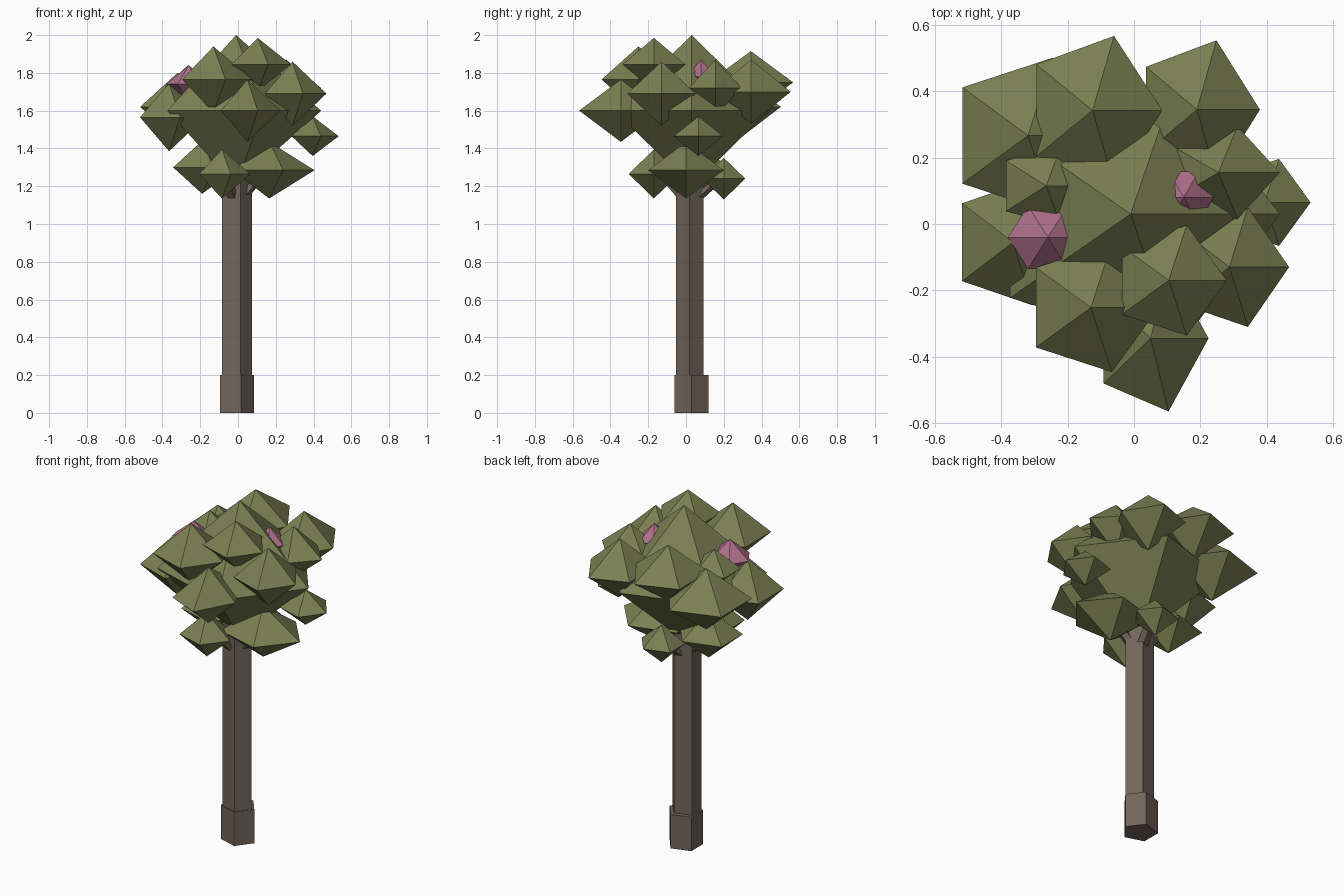
import bpy
from math import sin, cos, pi
from mathutils import Vector


def material(name, rgb):
    m = bpy.data.materials.new(name)
    m.diffuse_color = (*rgb, 1)
    return m


BARK = material("bark", (0.17, 0.13, 0.105))
LEAF = material("leaf", (0.195, 0.215, 0.085))
PINK = material("blossom", (0.42, 0.16, 0.25))


def make(name, verts, faces, mat):
    me = bpy.data.meshes.new(name)
    me.from_pydata(verts, [], faces)
    me.materials.append(mat)
    ob = bpy.data.objects.new(name, me)
    bpy.context.collection.objects.link(ob)
    return ob


def ring(c, sx, sy, n=5):
    return [(c[0] + sx * cos(2 * pi * i / n), c[1] + sy * sin(2 * pi * i / n), c[2])
            for i in range(n)]


# five-sided column between two centres
def prism(name, a, b, r0, r1, mat):
    verts = ring(a, *r0) + ring(b, *r1)
    faces = [(i, (i + 1) % 5, (i + 1) % 5 + 5, i + 5) for i in range(5)]
    make(name, verts, faces + [(4, 3, 2, 1, 0), (5, 6, 7, 8, 9)], mat)


# double pyramid leaf clump
def clump(name, c, s, mat, n=5):
    x, y, z = c
    verts = ring(c, s[0], s[1], n) + [(x, y, z + s[2]), (x, y, z - s[2])]
    faces = []
    for i in range(n):
        j = (i + 1) % n
        faces += [(i, j, n), (j, i, n + 1)]
    make(name, verts, faces, mat)


# trunk and foot
prism("trunk", (-0.013, 0.019, 0.1), (-0.013, 0.019, 1.45), (0.088, 0.077), (0.088, 0.077), BARK)
prism("trunk_foot", (-0.014, 0.03, 0), (-0.014, 0.03, 0.2), (0.0995, 0.095), (0.0995, 0.095), BARK)

# short branches rising into the lowest clumps
for i, tip in enumerate([(0.14, 0.0, 1.28), (-0.08, -0.13, 1.27), (-0.17, 0.05, 1.3), (0.03, 0.19, 1.25)]):
    start = Vector((-0.013, 0.02, 1.1))
    prism(f"branch_{i + 1}", start, tip, (0.035, 0.035), (0.03, 0.03), BARK)

# foliage: centre and radii of each clump
CLUMPS = {
    "core": ((-0.01, 0.03, 1.60), (0.45, 0.43, 0.40)),
    "back_left": ((-0.32, 0.267, 1.62), (0.245, 0.247, 0.18)),
    "back_top": ((-0.125, 0.343, 1.75), (0.21, 0.236, 0.165)),
    "back_right": ((0.19, 0.345, 1.70), (0.19, 0.22, 0.17)),
    "right_top": ((0.255, 0.155, 1.72), (0.185, 0.147, 0.15)),
    "right_front": ((0.288, -0.13, 1.69), (0.18, 0.19, 0.17)),
    "right_low": ((0.395, 0.065, 1.465), (0.138, 0.138, 0.105)),
    "left": ((-0.365, -0.055, 1.565), (0.19, 0.20, 0.18)),
    "left_top": ((-0.265, 0.115, 1.73), (0.15, 0.13, 0.11)),
    "front_left_top": ((-0.13, -0.252, 1.765), (0.205, 0.205, 0.175)),
    "front_right_top": ((0.105, -0.17, 1.845), (0.175, 0.175, 0.14)),
    "front": ((0.05, -0.345, 1.60), (0.175, 0.232, 0.165)),
    "bottom_front": ((-0.085, -0.17, 1.265), (0.15, 0.14, 0.13)),
    "bottom_left": ((-0.19, 0.06, 1.30), (0.19, 0.17, 0.14)),
    "bottom_right": ((0.165, 0.0, 1.285), (0.24, 0.21, 0.15)),
    "bottom_back": ((0.02, 0.20, 1.24), (0.13, 0.12, 0.11)),
}
for name, (c, s) in CLUMPS.items():
    clump("leaves_" + name, c, s, LEAF)

# pink blossoms half buried in the leaves
clump("blossom_left", (-0.26, -0.04, 1.74), (0.12, 0.11, 0.10), PINK, 6)
clump("blossom_right", (0.15, 0.08, 1.78), (0.09, 0.09, 0.09), PINK, 6)
